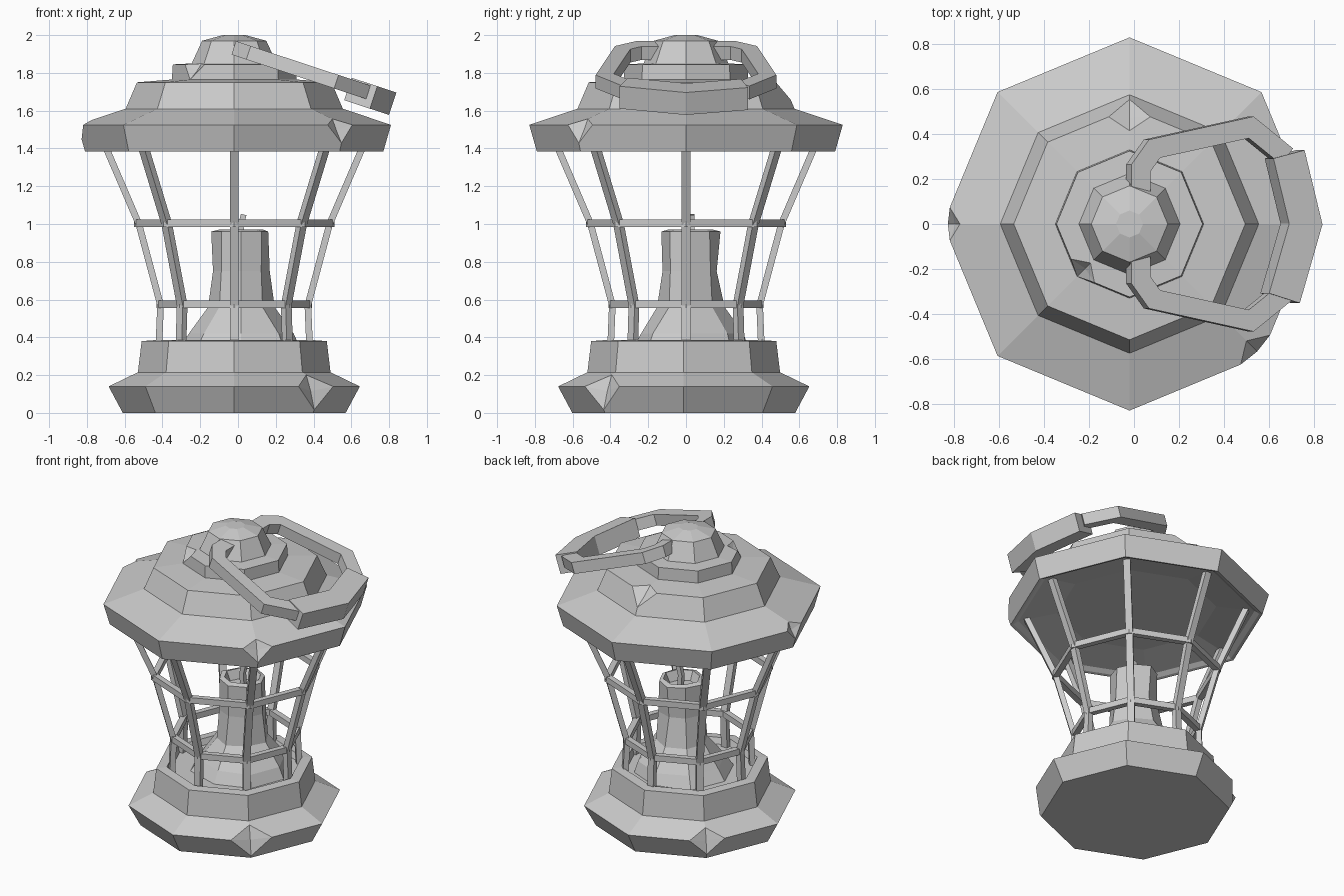
import bpy, bmesh, math, random
from mathutils import Vector

random.seed(4)
cube = bpy.data.objects.get("Cube")
if cube:
    bpy.data.objects.remove(cube)

SIDES = 8
CENTRE = Vector((-0.02, 0, 0))
UP = Vector((0, 0, 1))

grey = bpy.data.materials.new("plain_grey")
grey.use_nodes = True
colour = (0.6, 0.6, 0.6, 1)
grey.diffuse_color = colour
grey.node_tree.nodes["Principled BSDF"].inputs["Base Color"].default_value = colour


def finish(bm, name):
    bmesh.ops.recalc_face_normals(bm, faces=bm.faces)
    mesh = bpy.data.meshes.new(name)
    bm.to_mesh(mesh)
    bm.free()
    mesh.materials.append(grey)
    obj = bpy.data.objects.new(name, mesh)
    bpy.context.collection.objects.link(obj)
    return obj


def corner(r, z, i):
    a = math.tau * i / SIDES
    return CENTRE + Vector((r * math.cos(a), r * math.sin(a), z))


def turned(name, profile, chips=(), jitter=0.0):
    """Eight-sided turned body; chips lists (profile row, corner, size)."""
    bm = bmesh.new()
    rows = []
    for r, z in profile:
        rows.append([bm.verts.new(corner(r * (1 + random.uniform(-jitter, jitter)), z, i))
                     for i in range(SIDES)])
    for low, high in zip(rows, rows[1:]):
        for i in range(SIDES):
            j = (i + 1) % SIDES
            bm.faces.new((low[i], low[j], high[j], high[i]))
    bm.faces.new(rows[0])
    bm.faces.new(rows[-1])
    bmesh.ops.recalc_face_normals(bm, faces=bm.faces)
    # knocked corners: cut the vertex off and push the cut inward
    for vert, size in [(rows[row][i], size) for row, i, size in chips]:
        cut = bmesh.ops.bevel(bm, geom=[vert], offset=size, segments=1,
                              affect='VERTICES', profile=0.5)
        bmesh.ops.poke(bm, faces=cut["faces"], offset=-0.02)
    return finish(bm, name)


def sweep(bm, path, normal, width, height, closed=False):
    """Mitred rectangular bar along a path lying in the plane of normal."""
    path = [Vector(p) for p in path]
    n = len(path)
    rings = []
    for k, p in enumerate(path):
        before = path[k - 1] if k or closed else None
        after = path[(k + 1) % n] if k < n - 1 or closed else None
        t_in = (p - before).normalized() if before else (after - p).normalized()
        t_out = (after - p).normalized() if after else t_in
        tangent = (t_in + t_out).normalized()
        side = normal.cross(tangent).normalized() * (width / 2 / tangent.dot(t_out))
        up = normal * (height / 2)
        rings.append([bm.verts.new(p + a * side + b * up)
                      for a, b in ((-1, -1), (1, -1), (1, 1), (-1, 1))])
    for k in range(n if closed else n - 1):
        a, b = rings[k], rings[(k + 1) % n]
        for i in range(4):
            j = (i + 1) % 4
            bm.faces.new((a[i], a[j], b[j], b[i]))
    if not closed:
        bm.faces.new(rings[0])
        bm.faces.new(rings[-1])


# stepped base with a sunken tray on top
base = turned("base", [(0.59, 0), (0.665, 0.14), (0.51, 0.215), (0.49, 0.38),
                       (0.425, 0.385), (0.41, 0.345)],
              chips=[(1, 7, 0.14), (1, 3, 0.12)])
base.location.y = -0.012

# stepped roof, from the shallow ceiling out over the rim to the crown
turned("roof", [(0.5, 1.455), (0.74, 1.41), (0.77, 1.39), (0.79, 1.385),
                (0.83, 1.525), (0.575, 1.61), (0.515, 1.75), (0.33, 1.765),
                (0.325, 1.845), (0.225, 1.85), (0.17, 1.97), (0.06, 2.0)],
       chips=[(4, 7, 0.1), (4, 4, 0.08), (6, 2, 0.1), (8, 5, 0.08)])

# cage posts
bm = bmesh.new()
for i in range(SIDES):
    a = math.tau * i / SIDES
    across = Vector((-math.sin(a), math.cos(a), 0))
    path = [corner(r, z, i) for r, z in ((0.4, 0.33), (0.39, 0.57), (0.505, 1.0), (0.69, 1.43))]
    sweep(bm, path, across, 0.035, 0.045)
finish(bm, "cage_posts")

# cage hoops
for name, r, z in (("lower_hoop", 0.39, 0.575), ("upper_hoop", 0.51, 1.005)):
    bm = bmesh.new()
    sweep(bm, [corner(r, z, i) for i in range(SIDES)], UP, 0.038, 0.04, closed=True)
    finish(bm, name)

# melted candle with a hollow top, and its wick
candle = turned("candle", [(0.32, 0.33), (0.27, 0.42), (0.17, 0.56), (0.145, 0.75),
                           (0.15, 0.96), (0.115, 0.97), (0.09, 0.91)], jitter=0.06)
candle.location = (0.035, 0.025, 0)
bm = bmesh.new()
sweep(bm, [(0.02, 0.03, 0.9), (0.015, 0.03, 0.99), (0.03, 0.03, 1.05)],
      Vector((0, 1, 0)), 0.03, 0.03)
finish(bm, "wick")

# carrying handle, folded down to one side
SLOPE = 0.33
handle_normal = Vector((SLOPE, 0, 1)).normalized()


def on_handle(x, y, drop=0.0):
    return (x, y, 1.925 - drop - SLOPE * x)


for name, s in (("left_handle_arm", 1), ("right_handle_arm", -1)):
    bm = bmesh.new()
    sweep(bm, [on_handle(x, s * y) for x, y in
               ((0.02, 0.13), (0.02, 0.25), (0.08, 0.335), (0.51, 0.43), (0.67, 0.3))],
          handle_normal, 0.09, 0.075)
    finish(bm, name)
bm = bmesh.new()
sweep(bm, [on_handle(x, y, 0.018) for x, y in ((0.65, -0.33), (0.745, 0), (0.67, 0.31))],
      handle_normal, 0.15, 0.125)
finish(bm, "handle_grip")
